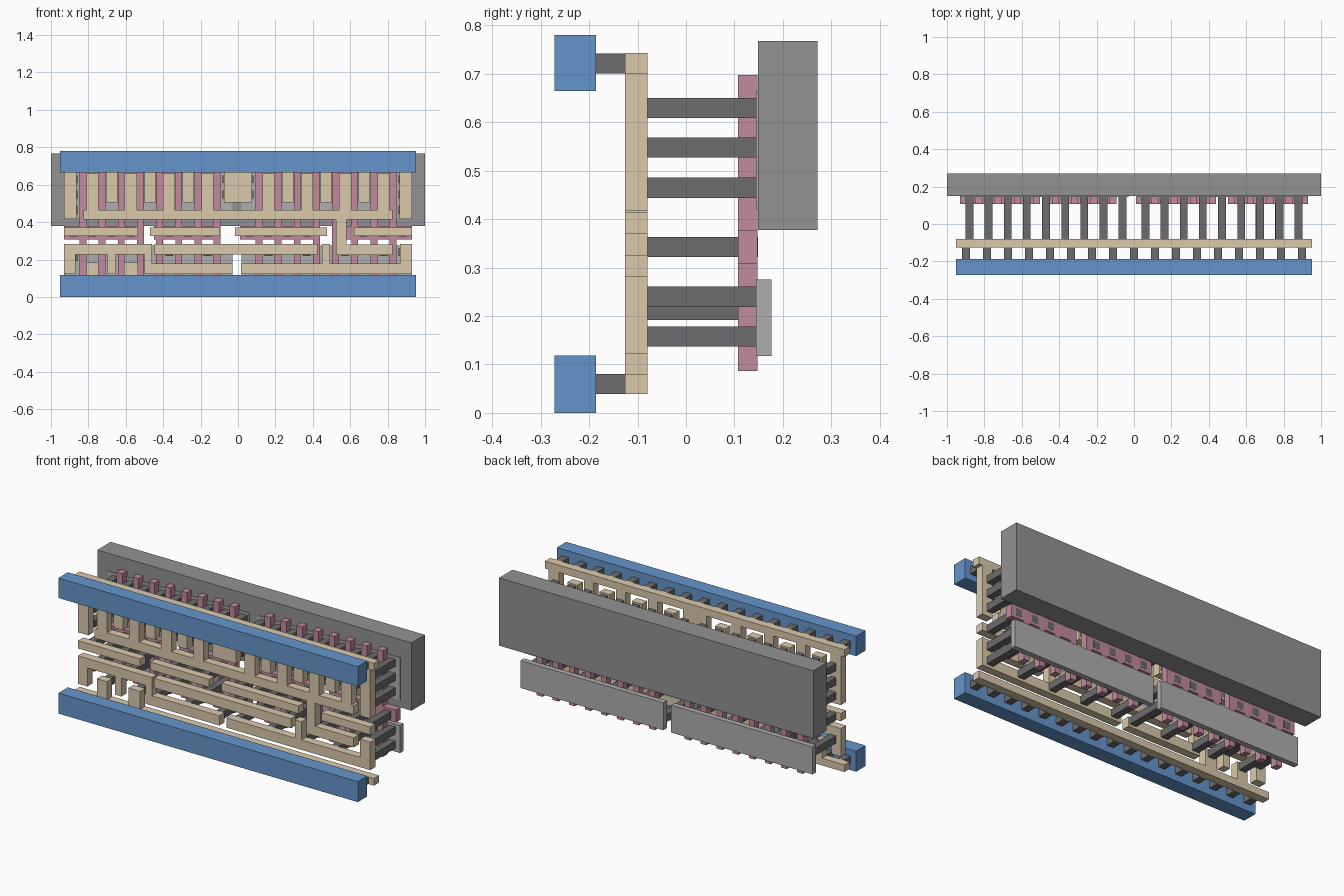
import bpy, bmesh

def mat(name, c):
    m = bpy.data.materials.new(name)
    m.diffuse_color = (*c, 1)
    return m

BLUE = mat("blue", (0.13, 0.30, 0.60))
TAN = mat("tan", (0.70, 0.59, 0.41))
PINK = mat("pink", (0.54, 0.26, 0.34))
DARK = mat("dark_grey", (0.15, 0.15, 0.15))
MID = mat("mid_grey", (0.29, 0.29, 0.29))
LIGHT = mat("light_grey", (0.43, 0.43, 0.43))

def layer(name, rects, y0, y1, m):
    """Extrude (x0, x1, z0, z1) rectangles between two depths into one object."""
    bm = bmesh.new()
    for x0, x1, z0, z1 in rects:
        r = bmesh.ops.create_cube(bm, size=1)
        for v in r["verts"]:
            v.co = ((x0 + x1) / 2 + v.co.x * (x1 - x0),
                    (y0 + y1) / 2 + v.co.y * (y1 - y0),
                    (z0 + z1) / 2 + v.co.z * (z1 - z0))
    me = bpy.data.meshes.new(name)
    bm.to_mesh(me)
    bm.free()
    ob = bpy.data.objects.new(name, me)
    bpy.context.collection.objects.link(ob)
    me.materials.append(m)

def post(x, w, z0, z1):
    return (x - w / 2, x + w / 2, z0, z1)

P = 0.1024                                   # finger pitch
left = [-0.061 - P * (8 - i) for i in range(9)]    # contact columns
right = [0.061 + P * i for i in range(9)]
gates = [x + P / 2 for x in left[:8] + right[:8]]

# front power rails
layer("lower_rail", [(-0.953, 0.953, 0, 0.118)], -0.272, -0.186, BLUE)
layer("upper_rail", [(-0.953, 0.953, 0.665, 0.78)], -0.272, -0.186, BLUE)

# short pegs joining rails to the wiring plane
layer("rail_pegs", [post((i - 8) * 0.1122, 0.0415, z, z + 0.0415)
                    for i in range(17) for z in (0.039, 0.701)], -0.186, -0.126, DARK)

# wiring plane: upper comb, hanging fingers, gate bars and lower bars
LO, HI = -0.126, -0.079
supply = [(-0.953, 0.953, 0.701, 0.743), (-0.075, 0.075, 0.506, 0.71)]
supply += [post(s * 0.897, 0.066, 0.418, 0.71) for s in (-1, 1)]
supply += [post(x, 0.061, 0.506, 0.71) for x in left[2:8:2] + right[2:8:2]]
layer("supply_wiring", supply, LO, HI, TAN)

comb = [(-0.825, 0.825, 0.413, 0.465), (0.525, 0.58, 0.225, 0.42), (0.525, 0.825, 0.225, 0.28)]
comb += [post(x, 0.065, 0.46, 0.66) for x in left[1::2] + right[1::2]]
layer("output_wiring", comb, LO, HI, TAN)

layer("gate_bars", [(a, b, 0.325, 0.37) for a, b in
      ((-0.93, -0.535), (-0.47, -0.096), (-0.016, 0.475), (0.62, 0.93))], LO, HI, TAN)

layer("ground_wiring", [(-0.953, 0.953, 0.039, 0.08),
      post(left[1], 0.065, 0.07, 0.183), post(left[3], 0.075, 0.07, 0.183)], LO, HI, TAN)

layer("lower_bars", [
    (-0.93, -0.46, 0.228, 0.283), (-0.93, -0.87, 0.122, 0.23), post(left[2], 0.042, 0.122, 0.23),
    (-0.50, -0.46, 0.122, 0.23), (-0.50, -0.03, 0.122, 0.178),
    (-0.447, 0.425, 0.228, 0.283),
    (0.016, 0.93, 0.122, 0.178), post(right[4], 0.042, 0.17, 0.283), (0.865, 0.93, 0.17, 0.283)],
    LO, HI, TAN)

# long pins from the wiring plane back to the strips
W = 0.0415
pins = []
for col in (left, right):
    for i, x in enumerate(col):
        rows = [0.527, 0.609]
        if abs(x) > 0.85:
            rows.append(0.444)
        pins += [post(x, W, z, z + W) for z in rows]
low = [(left[0], 0.192), (left[1], 0.137), (left[2], 0.192), (left[3], 0.137), (right[8], 0.219)]
low += [(x, 0.137) for x in left[4::2] + right[0::2]]
low += [(x, 0.219) for x in left[5::2] + right[1::2] if abs(x) < 0.83]
pins += [post(x, W, z, z + W) for x, z in low if not (x == left[8] and z > 0.2)]
bars = left[0:4] + left[5:8] + right[0:4] + [0.67, 0.775, 0.88]
pins += [post(x, W, 0.322, 0.322 + W) for x in bars]
layer("long_pins", pins, HI, 0.1485, DARK)

# pink gate fingers and the strips that join them in fours
layer("gate_fingers", [post(x, 0.0366, 0.087, 0.698) for x in gates], 0.107, 0.148, PINK)
layer("gate_strips", [(a, b, 0.307, 0.378) for a, b in
      ((-0.93, -0.505), (-0.45, -0.094), (0.01, 0.435), (0.51, 0.93))], 0.107, 0.148, PINK)

# back plates
layer("lower_plates", [(-0.93, -0.03, 0.117, 0.275), (0.02, 0.93, 0.117, 0.275)], 0.145, 0.177, LIGHT)
layer("upper_plates", [(-0.93, -0.03, 0.42, 0.665), (0.02, 0.93, 0.42, 0.665)], 0.145, 0.177, LIGHT)
layer("back_block", [(-1, 1, 0.378, 0.768)], 0.149, 0.271, MID)
